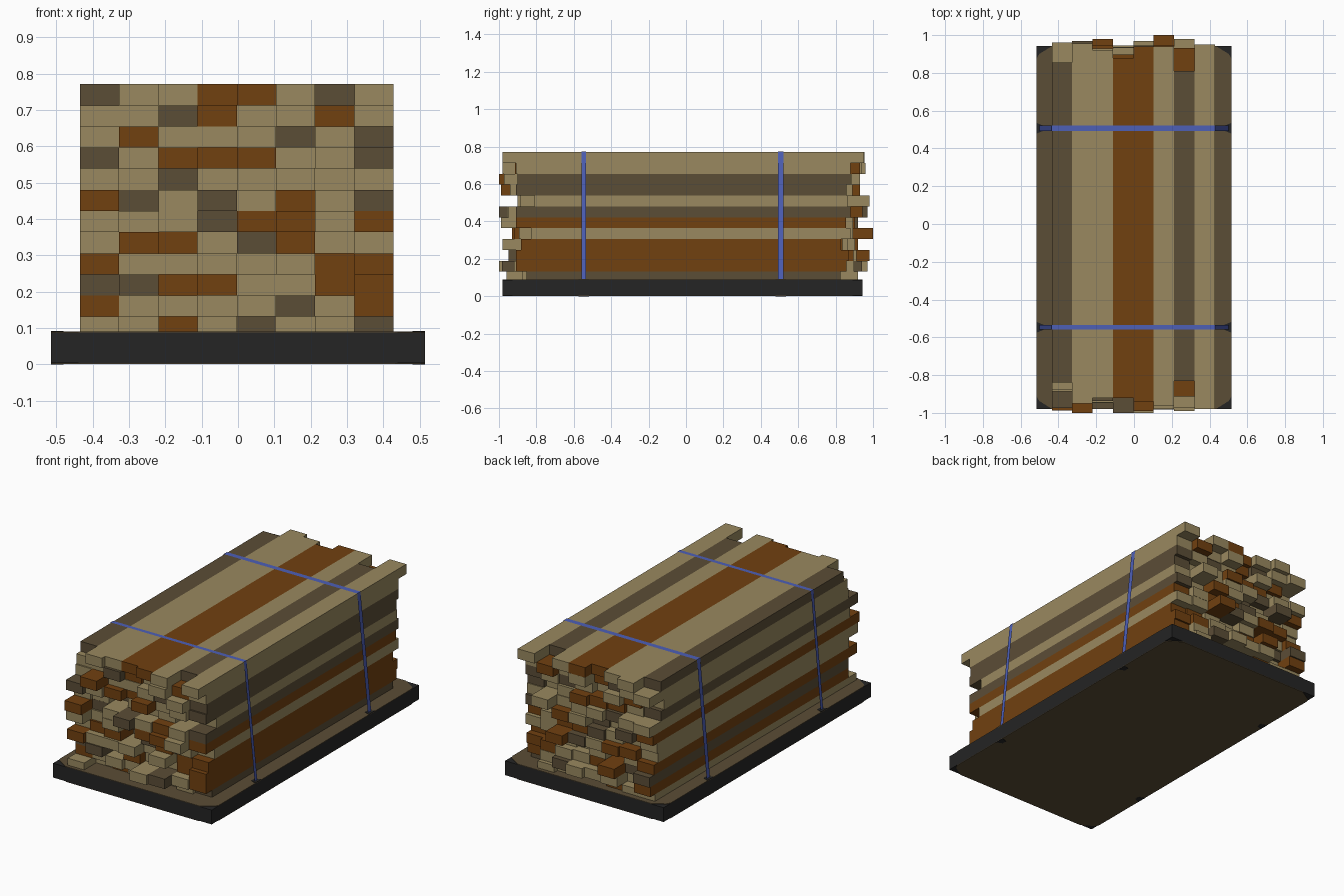
import bpy, bmesh, random
from mathutils import Vector

random.seed(4)
cube = bpy.data.objects.get("Cube")
if cube:
    bpy.data.objects.remove(cube, do_unlink=True)


def material(name, r, g, b):
    m = bpy.data.materials.new(name)
    m.use_nodes = True
    m.diffuse_color = (r, g, b, 1)
    bsdf = m.node_tree.nodes["Principled BSDF"]
    bsdf.inputs["Base Color"].default_value = (r, g, b, 1)
    bsdf.inputs["Roughness"].default_value = 0.9
    return m


TAN = material("tan wood", 0.32, 0.25, 0.115)
DARK = material("dark wood", 0.105, 0.075, 0.037)
BROWN = material("red brown wood", 0.165, 0.052, 0.005)
BLACK = material("black frame", 0.018, 0.018, 0.018)
BLUE = material("blue strap", 0.075, 0.115, 0.47)
WOOD = {"T": TAN, "D": DARK, "B": BROWN}


def finish(name, bm, mat):
    mesh = bpy.data.meshes.new(name)
    bm.to_mesh(mesh)
    bm.free()
    mesh.materials.append(mat)
    obj = bpy.data.objects.new(name, mesh)
    bpy.context.collection.objects.link(obj)
    return obj


def box(name, low, high, mat):
    low, high = Vector(low), Vector(high)
    bm = bmesh.new()
    bmesh.ops.create_cube(bm, size=1)
    bmesh.ops.scale(bm, vec=high - low, verts=bm.verts)
    bmesh.ops.translate(bm, vec=(low + high) / 2, verts=bm.verts)
    return finish(name, bm, mat)


def plate(name, outline, z, thick, mat):
    bm = bmesh.new()
    face = bm.faces.new([bm.verts.new((x, y, z)) for x, y in outline])
    top = bmesh.ops.extrude_face_region(bm, geom=[face])["geom"]
    moved = [v for v in top if isinstance(v, bmesh.types.BMVert)]
    bmesh.ops.translate(bm, vec=(0, 0, thick), verts=moved)
    bmesh.ops.recalc_face_normals(bm, faces=bm.faces)
    return finish(name, bm, mat)


# Base frame with cut-corner boards above and below
HALF_X, FRONT, BACK, BASE_TOP = 0.515, -0.98, 0.943, 0.09
box("base_frame", (-HALF_X, FRONT, 0.003), (HALF_X, BACK, BASE_TOP - 0.003), BLACK)
middle, half_y = (FRONT + BACK) / 2, (BACK - FRONT) / 2
corner = [(1, 0.93), (0.975, 0.955), (0.84, 1)]
board = []
for sx, sy in ((1, 1), (-1, 1), (-1, -1), (1, -1)):
    points = corner if sx * sy > 0 else corner[::-1]
    board += [(sx * HALF_X * u, middle + sy * half_y * v) for u, v in points]
plate("base_top_board", board, BASE_TOP - 0.003, 0.003, DARK)
plate("base_bottom_board", board, 0, 0.003, DARK)

# Stacked planks, listed from the top row down, each with ragged ends
ROWS = """DTTBBTDT TTDBTTBT TBTTTDTD DTBBBTTD TTDTTTTT BDTDTBTD
          TTTDBBTB TBBTDBTT BTTTTTBB DDBBTTBB BTTTTDTB TTBTDTTD""".split()
FRONT_ENDS = [0.98, 0.98, 1, 0.99, 0.9, 1, 0.99, 0.93, 0.98, 0.95, 1, 0.96]
BACK_ENDS = [0.95, 0.96, 0.93, 0.93, 0.98, 0.97, 0.92, 1, 0.92, 0.98, 0.97, 0.92]
TOP_ENDS = [(0.84, 0.855), (0.95, 0.955), (0.92, 0.92), (0.92, 0.88),
            (0.94, 0.94), (0.96, 0.94), (0.83, 0.81), (0.98, 0.95)]
LEFT, TOP, WIDE, HIGH = -0.435, 0.771, 0.1079, 0.0582
for r, row in enumerate(ROWS):
    for c, kind in enumerate(row):
        front = FRONT_ENDS[r] - random.uniform(0.01, 0.12)
        back = BACK_ENDS[r] - random.uniform(0.01, 0.12)
        if c == (r * 3 + 2) % 7:
            front = FRONT_ENDS[r]
        if c == (r * 2 + 5) % 7:
            back = BACK_ENDS[r]
        if r == 0:
            front, back = TOP_ENDS[c]
        elif c == 7:
            front, back = min(front, 0.91), min(back, 0.88)
        x, z = LEFT + c * WIDE, TOP - r * HIGH
        box("plank", (x, -front, z - HIGH), (x + WIDE, back, z), WOOD[kind])

# Flat straps over the stack, flaring out to anchors on the base
path = [(-0.5, BASE_TOP), (-0.437, TOP + 0.003), (0.43, TOP + 0.003), (0.5, BASE_TOP)]
for y, half in ((0.507, 0.015), (-0.547, 0.012)):
    bm = bmesh.new()
    pairs = [[bm.verts.new((x, y + s * half, z)) for s in (-1, 1)] for x, z in path]
    for a, b in zip(pairs, pairs[1:]):
        bm.faces.new((a[0], b[0], b[1], a[1]))
    finish("strap", bm, BLUE)
    for s in (-1, 1):
        shape = [(s * 0.48, y - 0.014), (s * HALF_X, y - 0.028),
                 (s * HALF_X, y + 0.028), (s * 0.48, y + 0.014)]
        plate("strap_anchor_top", shape, BASE_TOP, 0.002, BLACK)
        plate("strap_anchor_bottom", shape, -0.001, 0.002, BLACK)
